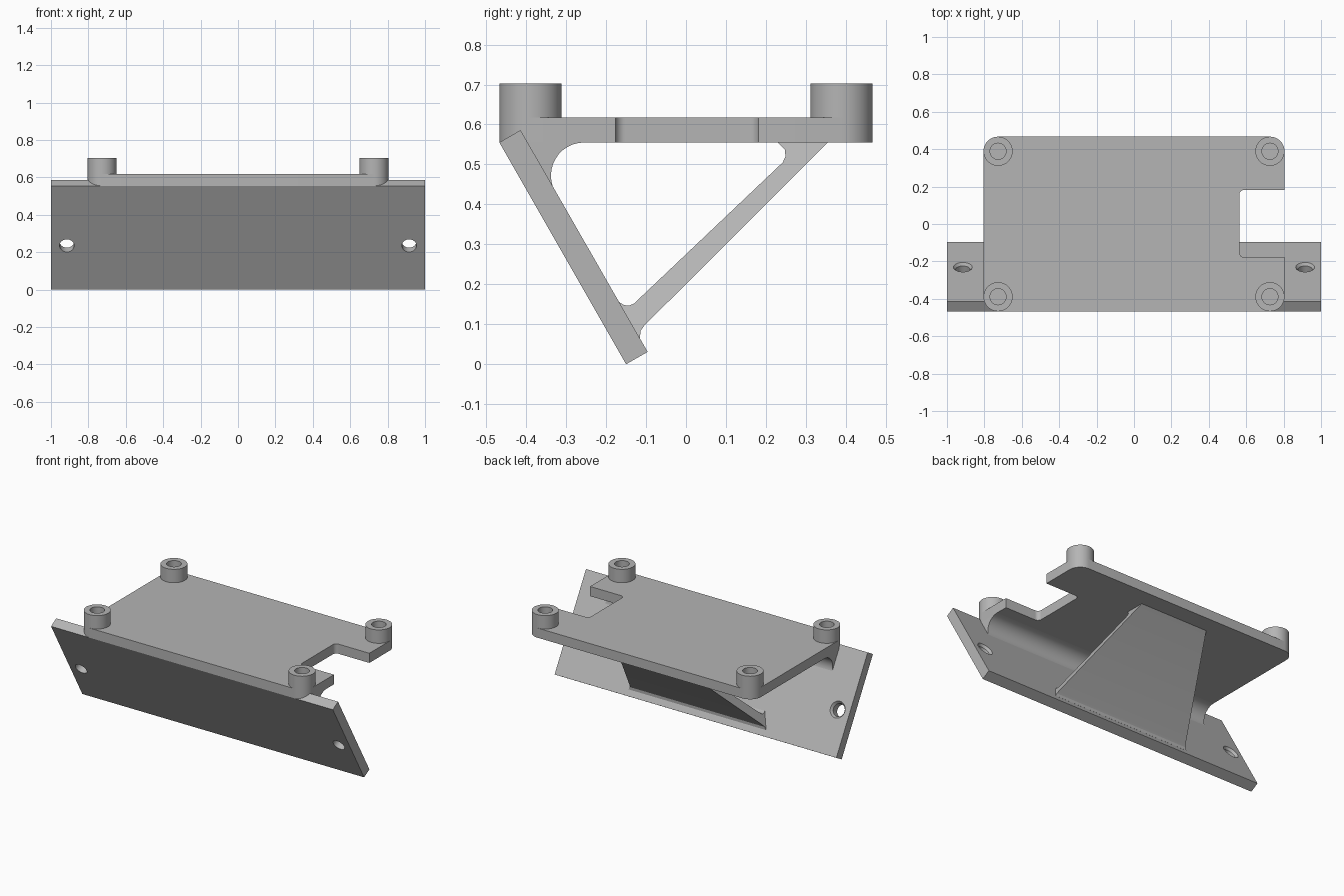
import bpy, bmesh, math
from mathutils import Vector, Matrix

cube = bpy.data.objects.get("Cube")
if cube:
    bpy.data.objects.remove(cube, do_unlink=True)

grey = bpy.data.materials.new("plain_grey")
grey.use_nodes = True
COLOUR = (0.46, 0.46, 0.46, 1)
grey.diffuse_color = COLOUR
grey.node_tree.nodes["Principled BSDF"].inputs["Base Color"].default_value = COLOUR


def finish(name, bm):
    bmesh.ops.recalc_face_normals(bm, faces=bm.faces)
    mesh = bpy.data.meshes.new(name)
    bm.to_mesh(mesh)
    bm.free()
    mesh.materials.append(grey)
    ob = bpy.data.objects.new(name, mesh)
    bpy.context.collection.objects.link(ob)
    return ob


def smooth(ob):
    bpy.ops.object.select_all(action='DESELECT')
    ob.select_set(True)
    bpy.context.view_layer.objects.active = ob
    bpy.ops.object.shade_smooth_by_angle(angle=math.radians(30))


def prism(name, points, offset):
    """Extrude a closed ring of 3D points by an offset."""
    bm = bmesh.new()
    face = bm.faces.new([bm.verts.new(p) for p in points])
    out = bmesh.ops.extrude_face_region(bm, geom=[face])
    new = [v for v in out["geom"] if isinstance(v, bmesh.types.BMVert)]
    bmesh.ops.translate(bm, verts=new, vec=offset)
    return finish(name, bm)


def side_prism(name, profile, half):
    """Extrude a (y, z) profile symmetrically across x."""
    return prism(name, [(-half, y, z) for y, z in profile], (2 * half, 0, 0))


def lathe(name, profile, steps=40):
    """Spin an (r, z) profile about z; both ends lie on the axis."""
    bm = bmesh.new()
    verts = [bm.verts.new((r, 0, z)) for r, z in profile]
    edges = [bm.edges.new(pair) for pair in zip(verts, verts[1:])]
    bmesh.ops.spin(bm, geom=verts + edges, cent=(0, 0, 0), axis=(0, 0, 1),
                   angle=math.tau, steps=steps)
    bmesh.ops.remove_doubles(bm, verts=bm.verts, dist=0.0001)
    return finish(name, bm)


def round_corners(corners, steps=10):
    """Fillet each right-angled (x, y, radius) corner."""
    out = []
    for i, (x, y, r) in enumerate(corners):
        p = Vector((x, y))
        if not r:
            out.append(p)
            continue
        a = (Vector(corners[i - 1][:2]) - p).normalized() * r
        b = (Vector(corners[(i + 1) % len(corners)][:2]) - p).normalized() * r
        for k in range(steps + 1):
            t = math.pi / 2 * k / steps
            out.append(p + a * (1 - math.sin(t)) + b * (1 - math.cos(t)))
    return out


# Horizontal plate with rounded corners and a side notch
X, Y, R = 0.805, 0.467, 0.078
outline = round_corners([
    (-X, -Y, R), (X, -Y, R), (X, -0.177, 0), (0.563, -0.177, 0.025),
    (0.563, 0.182, 0.025), (X, 0.182, 0), (X, Y, R), (-X, Y, R)])
smooth(prism("top_plate", [(x, y, 0.555) for x, y in outline], (0, 0, 0.062)))

# Four hollow bosses on the corners
for sx, side in ((1, "left"), (-1, "right")):
    for sy, end in ((-1, "front"), (1, "back")):
        boss = lathe(f"{end}_{side}_boss", [
            (0, 0.60), (R, 0.60), (R, 0.703), (0.043, 0.703), (0.043, 0.62), (0, 0.62)])
        boss.location = (sx * (X - R), sy * (Y - R), 0)
        smooth(boss)

# Sloped mounting plate
sloped = side_prism("sloped_plate", [
    (-0.467, 0.555), (-0.414, 0.586), (-0.096, 0.031), (-0.15, 0)], 1)

# Countersunk screw holes, square to the sloped plate
normal = Vector((0, 0.866, 0.5))
for sx in (1, -1):
    cutter = lathe("hole_cutter", [
        (0, -0.1), (0.039, -0.1), (0.039, 0.045), (0.051, 0.061), (0.051, 0.15), (0, 0.15)])
    cutter.matrix_world = (Matrix.Translation((sx * 0.915, -0.283, 0.236))
                           @ normal.to_track_quat('Z', 'Y').to_matrix().to_4x4())
    cutter.hide_render = True
    mod = sloped.modifiers.new("screw_hole", 'BOOLEAN')
    mod.operation = 'DIFFERENCE'
    mod.solver = 'EXACT'
    mod.object = cutter
    bpy.context.view_layer.objects.active = sloped
    bpy.ops.object.modifier_apply(modifier=mod.name)
    bpy.data.objects.remove(cutter, do_unlink=True)
smooth(sloped)

# Large fillet between the sloped plate and the horizontal plate
arc = [math.radians(90 + 10 * k) for k in range(13)]
fillet = [(-0.255 + 0.083 * math.cos(a), 0.472 + 0.083 * math.sin(a)) for a in arc]
fillet += [(-0.35, 0.43), (-0.42, 0.56), (-0.255, 0.56)]
smooth(side_prism("corner_fillet", fillet, X))

# Diagonal brace with small end fillets, narrowing towards the top
brace = side_prism("diagonal_brace", [
    (0.36, 0.56), (-0.105, 0.096), (-0.114, 0.083), (-0.115, 0.065), (-0.13, 0.06),
    (-0.18, 0.155), (-0.168, 0.156), (-0.155, 0.148), (-0.142, 0.147), (-0.13, 0.152),
    (0.242, 0.505), (0.249, 0.52), (0.247, 0.538), (0.23, 0.555), (0.23, 0.56)], 1)
for v in brace.data.vertices:
    t = (v.co.z - 0.09) / 0.465
    v.co.x *= 0.475 + (0.24 - 0.475) * t
smooth(brace)
